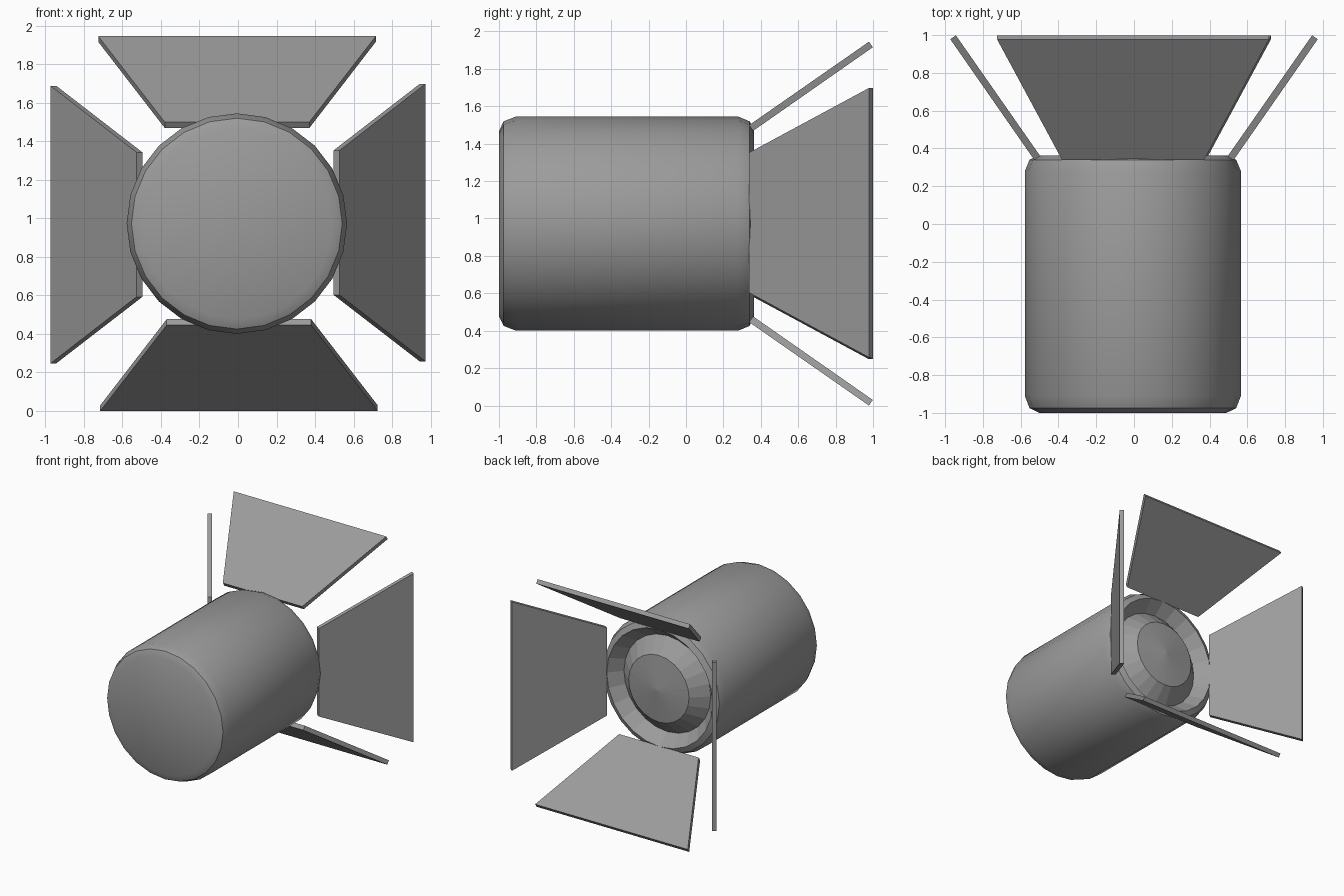
import bpy, bmesh
from math import pi, sin, cos, radians

if "Cube" in bpy.data.objects:
    bpy.data.objects.remove(bpy.data.objects["Cube"])

CZ = 0.9725   # height of the lamp axis
SIDES = 24

# Dark grey paint shared by every part
GREY = bpy.data.materials.new("dark_grey")
GREY.diffuse_color = (0.33, 0.33, 0.33, 1)
GREY.use_nodes = True
GREY.node_tree.nodes["Principled BSDF"].inputs["Base Color"].default_value = GREY.diffuse_color


def make_object(name, bm, smooth=False):
    bmesh.ops.recalc_face_normals(bm, faces=bm.faces)
    mesh = bpy.data.meshes.new(name)
    bm.to_mesh(mesh)
    bm.free()
    mesh.materials.append(GREY)
    ob = bpy.data.objects.new(name, mesh)
    bpy.context.collection.objects.link(ob)
    if smooth:
        bpy.ops.object.select_all(action='DESELECT')
        ob.select_set(True)
        bpy.context.view_layer.objects.active = ob
        bpy.ops.object.shade_smooth_by_angle(angle=radians(32))
    return ob


def lathe(name, profile, cx, flat_after):
    """Revolve (radius, y) points around the y axis; ends lie on the axis.
    Bands from index flat_after onwards keep flat facets."""
    bm = bmesh.new()
    rings = []
    for r, y in profile:
        n = 1 if r == 0 else SIDES
        rings.append([bm.verts.new((cx + r * cos(2 * pi * i / SIDES), y,
                                    CZ + r * sin(2 * pi * i / SIDES))) for i in range(n)])
    for a, b in zip(rings, rings[1:]):
        for i in range(SIDES):
            j = (i + 1) % SIDES
            quad = [a[i % len(a)], a[j % len(a)], b[j % len(b)], b[i % len(b)]]
            bm.faces.new(list(dict.fromkeys(quad)))
    ob = make_object(name, bm, smooth=True)
    for p in ob.data.polygons[flat_after * SIDES:]:
        p.use_smooth = False
    return ob


# Lamp housing with rounded back, front rim, recessed ring and raised lens
lathe("lamp_housing", [
    (0, -1.0), (0.495, -1.0), (0.547, -0.975), (0.572, -0.91),
    (0.572, 0.28), (0.547, 0.34), (0.50, 0.363),
    (0.41, 0.26), (0.285, 0.375), (0, 0.405)], -0.006, 6)


# Four flaring barn door flaps around the front rim
def flap(name, angle):
    # cross-section: (half width, y, distance from axis)
    section = [(0.375, 0.338, 0.527), (0.72, 0.978, 0.9725),
               (0.72, 0.999, 0.943), (0.375, 0.359, 0.496)]
    bm = bmesh.new()
    sides = []
    for s in (-1, 1):
        sides.append([])
        for w, y, r in section:
            x = s * w - 0.005
            sides[-1].append(bm.verts.new((x * cos(angle) + r * sin(angle), y,
                                           CZ - x * sin(angle) + r * cos(angle))))
    for side in sides:
        bm.faces.new(side)
    a, b = sides
    for i in range(4):
        j = (i + 1) % 4
        bm.faces.new((a[i], a[j], b[j], b[i]))
    make_object(name, bm)


for k, side in enumerate(("top", "right", "bottom", "left")):
    flap(side + "_flap", k * pi / 2)
